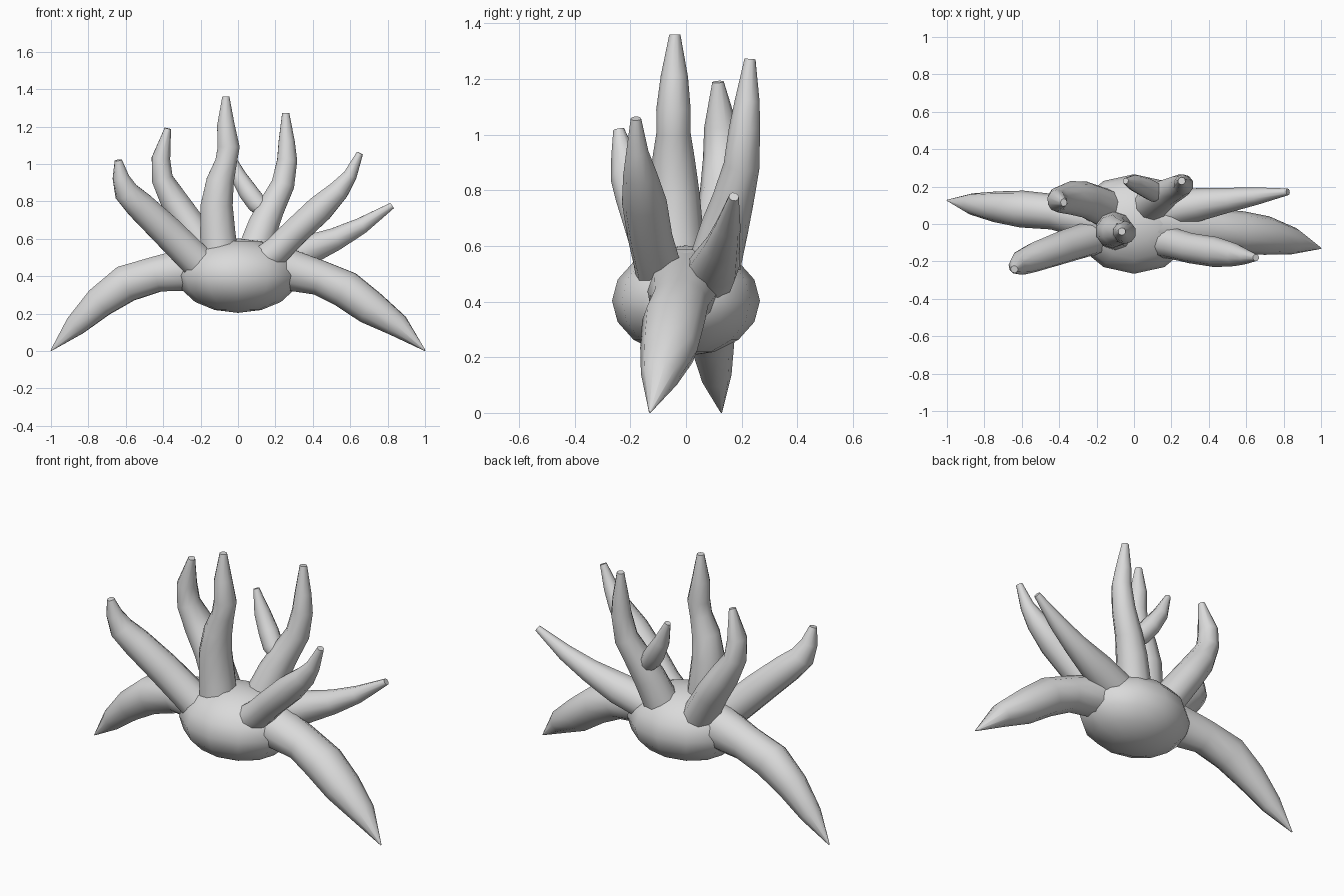
import bpy, bmesh, math
from mathutils import Vector

grey = bpy.data.materials.new("plain_grey")
grey.diffuse_color = (0.7, 0.7, 0.7, 1)
SIDES = 10


def finish(name, bm):
    """Turn a bmesh into a smooth shaded grey object."""
    bmesh.ops.recalc_face_normals(bm, faces=bm.faces)
    for f in bm.faces:
        f.smooth = len(f.verts) < 5
    mesh = bpy.data.meshes.new(name)
    bm.to_mesh(mesh)
    bm.free()
    mesh.materials.append(grey)
    obj = bpy.data.objects.new(name, mesh)
    bpy.context.collection.objects.link(obj)
    return obj


def limb(name, path, depth=1.0):
    """Capped tapering tube through (x, y, z, radius) points; depth scales its y width."""
    bm = bmesh.new()
    pts = [Vector(p[:3]) for p in path]
    rings, side = [], Vector((0, 1, 0))
    for i, p in enumerate(pts):
        axis = (pts[min(i + 1, len(pts) - 1)] - pts[max(i - 1, 0)]).normalized()
        side = (side - axis * side.dot(axis)).normalized()
        up = axis.cross(side)
        ring = []
        for k in range(SIDES):
            a = 2 * math.pi * k / SIDES
            offset = side * math.cos(a) * depth + up * math.sin(a)
            ring.append(bm.verts.new(p + offset * path[i][3]))
        rings.append(ring)
    for r0, r1 in zip(rings, rings[1:]):
        for k in range(SIDES):
            n = (k + 1) % SIDES
            bm.faces.new((r0[k], r0[n], r1[n], r1[k]))
    bm.faces.new(rings[0])
    bm.faces.new(rings[-1])
    return finish(name, bm)


# Rounded central body
bm = bmesh.new()
bmesh.ops.create_uvsphere(bm, u_segments=12, v_segments=8, radius=1)
for v in bm.verts:
    v.co = Vector((v.co.x * 0.325, v.co.y * 0.266, v.co.z * 0.199 + 0.403))
finish("body", bm)

# Two pointed legs that reach the ground, thickest at the body
limb("left_leg", [(-0.12, 0.01, 0.45, 0.13), (-0.27, 0.035, 0.435, 0.12),
                  (-0.43, 0.065, 0.412, 0.10), (-0.60, 0.08, 0.36, 0.104),
                  (-0.74, 0.092, 0.26, 0.087), (-0.87, 0.107, 0.135, 0.06),
                  (-1.0, 0.127, 0.002, 0.003)], 0.95)
limb("right_leg", [(0.10, 0.0, 0.46, 0.13), (0.27, -0.012, 0.435, 0.117),
                   (0.44, -0.025, 0.39, 0.098), (0.575, -0.045, 0.33, 0.105),
                   (0.71, -0.062, 0.23, 0.096), (0.855, -0.092, 0.135, 0.066),
                   (1.0, -0.13, 0.002, 0.003)], 1.08)

# Wavy raised arms with small blunt tips
limb("front_left_arm", [(-0.15, -0.06, 0.42, 0.10), (-0.245, -0.08, 0.505, 0.093),
                        (-0.385, -0.125, 0.645, 0.089), (-0.525, -0.175, 0.778, 0.08),
                        (-0.597, -0.205, 0.85, 0.068), (-0.627, -0.225, 0.93, 0.045),
                        (-0.64, -0.242, 1.02, 0.02)])
limb("back_left_arm", [(-0.12, 0.07, 0.46, 0.095), (-0.26, 0.13, 0.68, 0.085),
                       (-0.34, 0.14, 0.80, 0.078), (-0.405, 0.13, 0.92, 0.06),
                       (-0.412, 0.125, 1.03, 0.052), (-0.375, 0.115, 1.19, 0.018)], 1.15)
limb("centre_arm", [(-0.09, -0.04, 0.47, 0.105), (-0.108, -0.035, 0.62, 0.10),
                    (-0.114, -0.04, 0.78, 0.09), (-0.095, -0.045, 0.91, 0.077),
                    (-0.064, -0.045, 1.01, 0.061), (-0.05, -0.045, 1.09, 0.062),
                    (-0.065, -0.042, 1.21, 0.049), (-0.065, -0.04, 1.36, 0.02)])
limb("back_right_arm", [(0.06, 0.08, 0.45, 0.10), (0.135, 0.14, 0.67, 0.086),
                        (0.18, 0.17, 0.77, 0.075), (0.24, 0.20, 0.89, 0.065),
                        (0.263, 0.21, 1.02, 0.056), (0.26, 0.22, 1.12, 0.045),
                        (0.255, 0.23, 1.272, 0.02)])
limb("front_right_arm", [(0.11, -0.085, 0.46, 0.085), (0.21, -0.105, 0.54, 0.08),
                         (0.305, -0.13, 0.636, 0.077), (0.437, -0.15, 0.76, 0.077),
                         (0.54, -0.165, 0.86, 0.058), (0.60, -0.175, 0.94, 0.038),
                         (0.652, -0.18, 1.058, 0.018)], 1.05)
limb("low_back_right_arm", [(0.11, 0.06, 0.45, 0.10), (0.35, 0.105, 0.53, 0.088),
                            (0.52, 0.13, 0.598, 0.064), (0.66, 0.15, 0.67, 0.046),
                            (0.823, 0.172, 0.777, 0.018)])

# Short branch growing out of the back right arm
limb("small_branch", [(0.16, 0.16, 0.73, 0.04), (0.10, 0.175, 0.79, 0.055),
                      (0.055, 0.20, 0.85, 0.054), (0.0, 0.22, 0.94, 0.043),
                      (-0.045, 0.23, 1.06, 0.016)])
